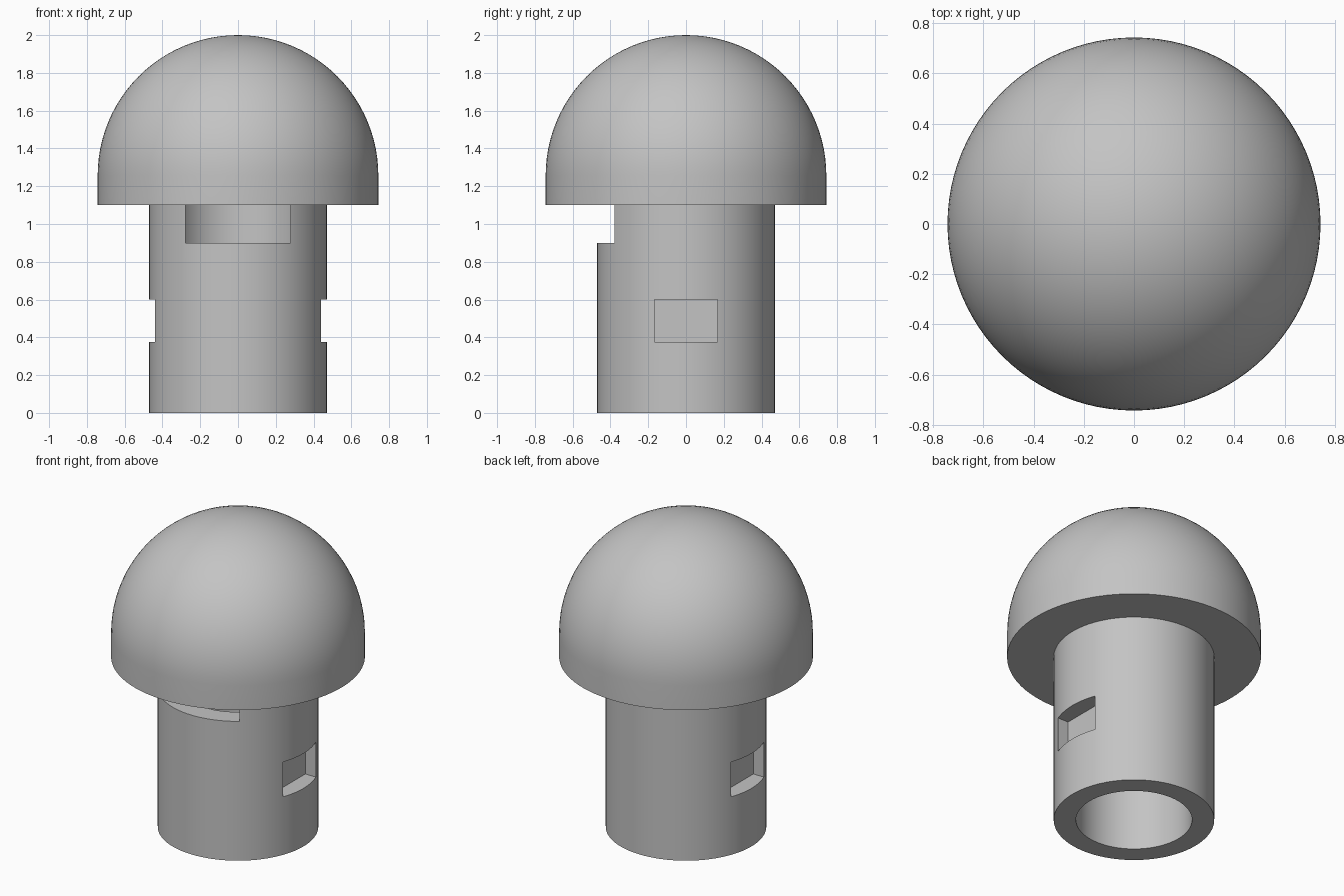
import bpy, bmesh, math

if "Cube" in bpy.data.objects:
    bpy.data.objects.remove(bpy.data.objects["Cube"])

SEGMENTS = 96
STEM_R, BORE_R, CAP_R = 0.47, 0.34, 0.743
CAP_Z, DOME_Z, TOP_Z = 1.10, 1.257, 2.0

grey = bpy.data.materials.new("plain grey")
grey.diffuse_color = (0.55, 0.55, 0.55, 1)
grey.use_nodes = True
grey.node_tree.nodes["Principled BSDF"].inputs["Base Color"].default_value = grey.diffuse_color


def lathe(name, profile):
    """Spin an (r, z) profile, from axis to axis, around z."""
    bm = bmesh.new()
    verts = [bm.verts.new((r, 0, z)) for r, z in profile]
    edges = [bm.edges.new(pair) for pair in zip(verts, verts[1:])]
    bmesh.ops.spin(bm, geom=verts + edges, cent=(0, 0, 0), axis=(0, 0, 1),
                   angle=math.tau, steps=SEGMENTS, use_duplicate=False)
    bmesh.ops.remove_doubles(bm, verts=bm.verts, dist=1e-5)
    bmesh.ops.recalc_face_normals(bm, faces=bm.faces)
    mesh = bpy.data.meshes.new(name)
    bm.to_mesh(mesh)
    bm.free()
    obj = bpy.data.objects.new(name, mesh)
    bpy.context.collection.objects.link(obj)
    obj.data.materials.append(grey)
    return obj


def cut_box(target, name, low, high):
    """Subtract a box from the target, then remove the cutter."""
    bpy.ops.mesh.primitive_cube_add(
        size=1, location=[(a + b) / 2 for a, b in zip(low, high)])
    cutter = bpy.context.object
    cutter.name = name
    cutter.scale = [b - a for a, b in zip(low, high)]
    cutter.hide_render = True
    cutter.data.materials.append(grey)
    bpy.ops.object.transform_apply(location=True, scale=True)
    mod = target.modifiers.new(name, "BOOLEAN")
    mod.operation, mod.object, mod.solver = "DIFFERENCE", cutter, "EXACT"
    bpy.context.view_layer.objects.active = target
    bpy.ops.object.modifier_apply(modifier=name)
    bpy.data.objects.remove(cutter)


# One body: hollow stem, wide cap rim and hemispherical dome
dome = [(CAP_R * math.cos(t), DOME_Z + (TOP_Z - DOME_Z) * math.sin(t))
        for t in (math.pi / 2 * i / 24 for i in range(24))]
body = lathe("domed_stem", [(0, CAP_Z), (BORE_R, CAP_Z), (BORE_R, 0),
                            (STEM_R, 0), (STEM_R, CAP_Z), (CAP_R, CAP_Z)]
             + dome + [(0, TOP_Z)])

# Front window under the cap, open to the bore
cut_box(body, "front_window", (-0.277, -0.6, 0.90), (0.277, -0.1, CAP_Z))

# Flat-backed pockets on both sides
for side in (-1, 1):
    xs = sorted((side * 0.364, side * 0.6))
    cut_box(body, "side_pocket", (xs[0], -0.167, 0.375), (xs[1], 0.167, 0.60))

# Smooth the round surfaces, keep the edges sharp
bpy.ops.object.select_all(action="DESELECT")
body.select_set(True)
bpy.context.view_layer.objects.active = body
bpy.ops.object.shade_smooth_by_angle(angle=math.radians(30))
